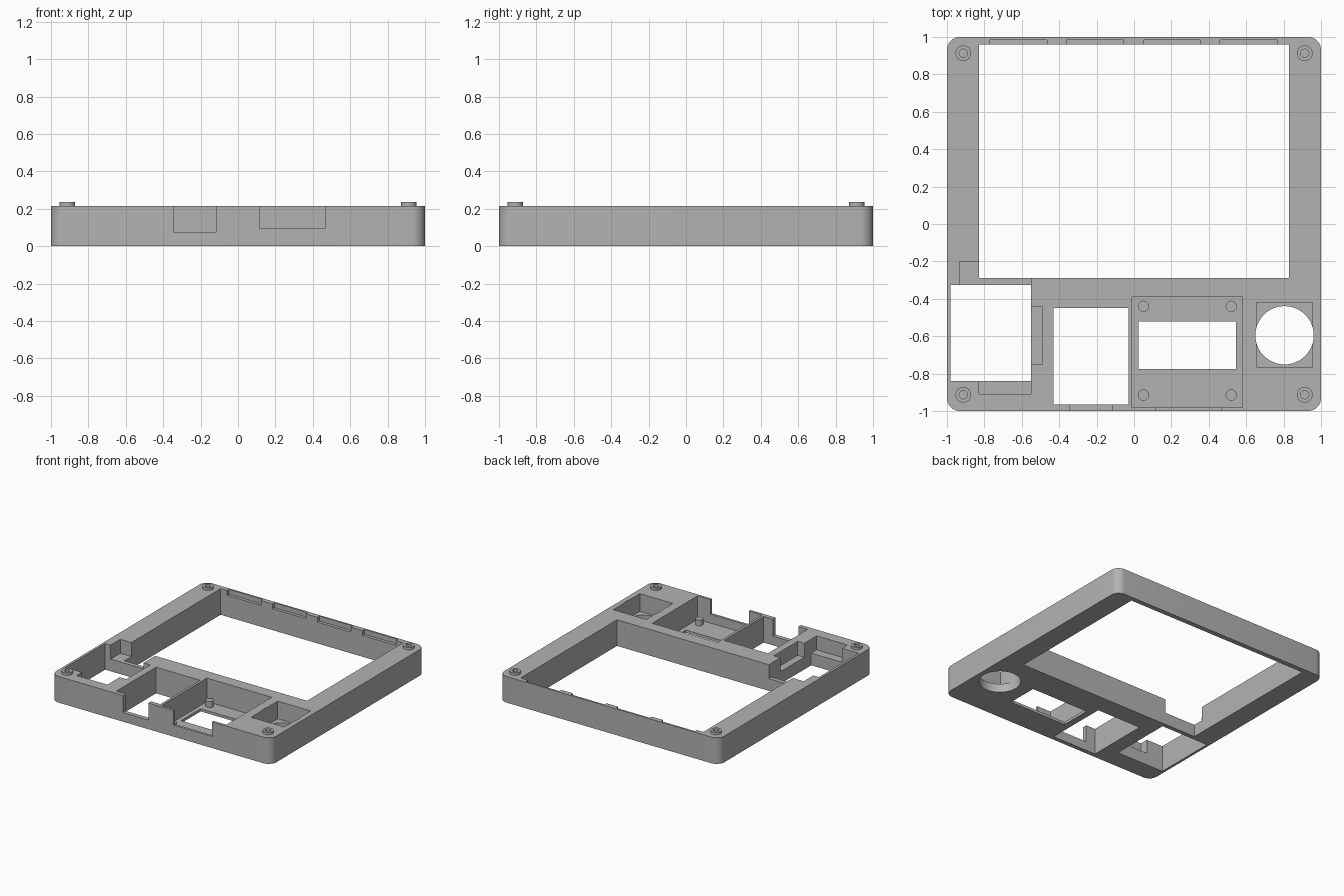
import bpy, bmesh, math

if "Cube" in bpy.data.objects:
    bpy.data.objects.remove(bpy.data.objects["Cube"])

TOP = 0.215          # height of the frame
LEDGE = 0.10         # floor of the shallow side pockets

grey = bpy.data.materials.new("plain grey")
grey.diffuse_color = (0.45, 0.45, 0.45, 1)
grey.use_nodes = True
grey.node_tree.nodes["Principled BSDF"].inputs["Base Color"].default_value = grey.diffuse_color


def finish(name, bm):
    bmesh.ops.recalc_face_normals(bm, faces=bm.faces)
    me = bpy.data.meshes.new(name)
    bm.to_mesh(me)
    bm.free()
    ob = bpy.data.objects.new(name, me)
    bpy.context.collection.objects.link(ob)
    me.materials.append(grey)
    return ob


def prism(name, pts, z0, z1):
    """Extrude a closed outline from z0 to z1."""
    bm = bmesh.new()
    face = bm.faces.new([bm.verts.new((x, y, z0)) for x, y in pts])
    ext = bmesh.ops.extrude_face_region(bm, geom=[face])
    verts = [v for v in ext["geom"] if isinstance(v, bmesh.types.BMVert)]
    bmesh.ops.translate(bm, verts=verts, vec=(0, 0, z1 - z0))
    return finish(name, bm)


def box(name, x0, x1, y0, y1, z0, z1):
    return prism(name, [(x0, y0), (x1, y0), (x1, y1), (x0, y1)], z0, z1)


def disc(name, x, y, r, z0, z1, n=32):
    pts = [(x + r * math.cos(i * math.tau / n), y + r * math.sin(i * math.tau / n))
           for i in range(n)]
    return prism(name, pts, z0, z1)


def cut(ob, cutter):
    mod = ob.modifiers.new("cut", 'BOOLEAN')
    mod.operation = 'DIFFERENCE'
    mod.solver = 'EXACT'
    mod.object = cutter
    bpy.context.view_layer.objects.active = ob
    bpy.ops.object.modifier_apply(modifier=mod.name)
    bpy.data.objects.remove(cutter)


def smooth(ob):
    bpy.ops.object.select_all(action='DESELECT')
    ob.select_set(True)
    bpy.context.view_layer.objects.active = ob
    bpy.ops.object.shade_smooth_by_angle(angle=math.radians(30))


# Frame body with rounded corners
R = 0.07
outline = []
for k, (sx, sy) in enumerate([(1, 1), (-1, 1), (-1, -1), (1, -1)]):
    for i in range(9):
        a = (k + i / 8) * math.pi / 2
        outline.append((sx * (1 - R) + R * math.cos(a), sy * (1 - R) + R * math.sin(a)))
frame = prism("frame", outline, 0, TOP)

# Openings and pockets: x0, x1, y0, y1, floor
cuts = [
    (-0.83, 0.83, -0.29, 0.96, -0.1),        # large screen opening
    (-0.98, -0.55, -0.84, -0.325, -0.1),     # left opening
    (-0.93, -0.55, -0.35, -0.20, LEDGE),     # channel to the screen opening
    (-0.60, -0.49, -0.75, -0.44, LEDGE),     # right ledge of left opening
    (-0.83, -0.55, -0.91, -0.80, LEDGE),     # front ledge of left opening
    (-0.43, -0.03, -0.965, -0.45, -0.1),     # middle opening
    (-0.345, -0.115, -1.1, -0.90, 0.075),    # front notch of middle opening
    (-0.01, 0.58, -0.98, -0.39, 0.022),      # display pocket
    (0.025, 0.545, -0.775, -0.52, -0.1),     # display window
    (0.115, 0.465, -1.1, -0.90, 0.095),      # front notch of display pocket
    (0.655, 0.955, -0.765, -0.42, 0.07),     # square button pocket
]
# Clip slots along the back rim
cuts += [(x, x + 0.305, 0.90, 0.985, TOP - 0.04) for x in (-0.77, -0.36, 0.05, 0.46)]
for x0, x1, y0, y1, z in cuts:
    cut(frame, box("cutter", x0, x1, y0, y1, z, 0.4))

# Round button hole
cut(frame, disc("cutter", 0.805, -0.595, 0.156, -0.1, 0.4, 48))

# Hollow corner pins
for sx in (-1, 1):
    for sy in (-1, 1):
        x, y = 0.913 * sx, 0.913 * sy
        pin = disc("corner_pin", x, y, 0.042, TOP - 0.005, 0.235)
        for ob in (pin, frame):
            cut(ob, disc("cutter", x, y, 0.022, 0.12, 0.4))
        smooth(pin)
smooth(frame)

# Display mounting pegs
for x in (0.05, 0.52):
    for y in (-0.44, -0.915):
        smooth(disc("display_peg", x, y, 0.03, 0.015, 0.07, 24))
